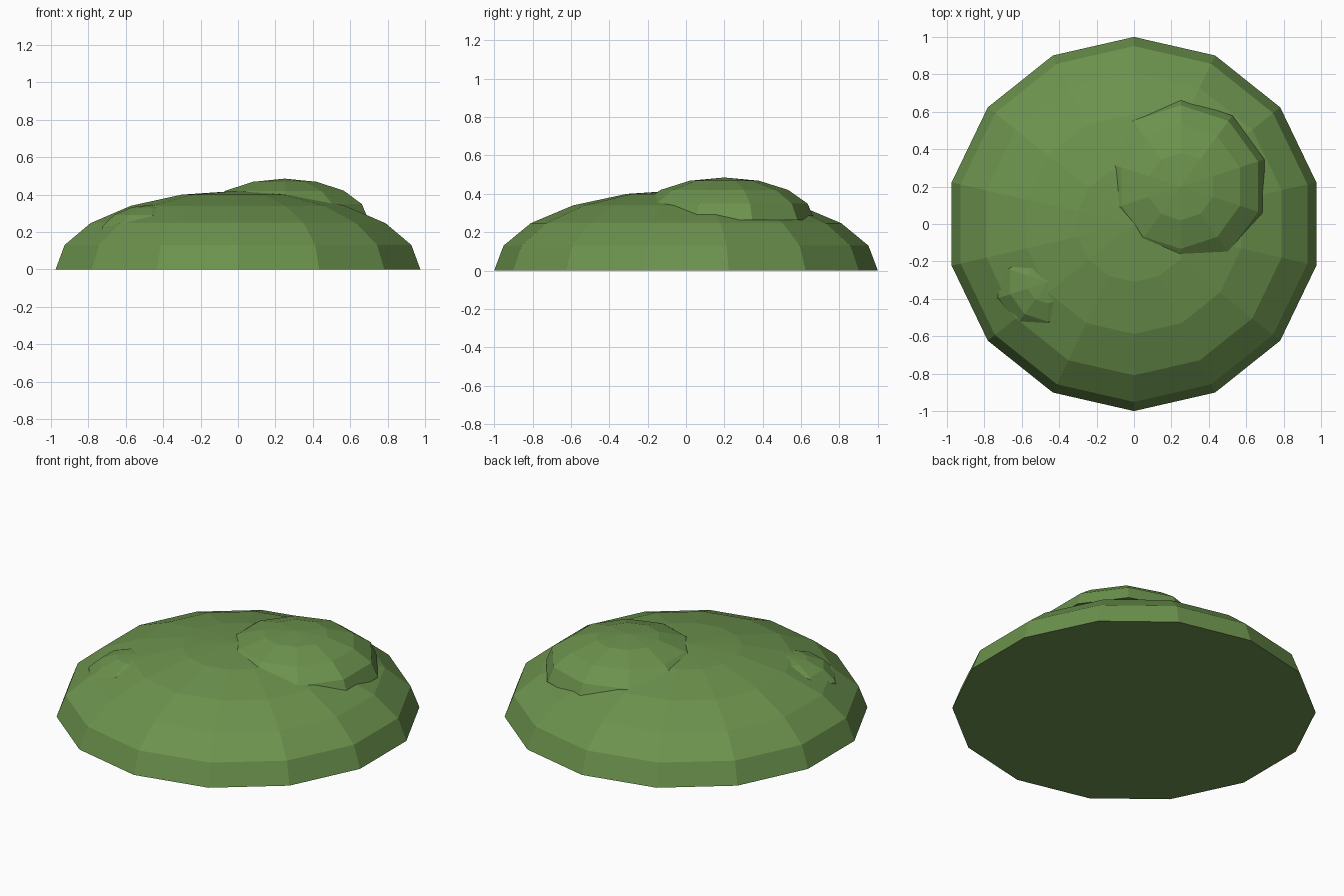
import bpy, bmesh
from mathutils import Matrix, Vector

if "Cube" in bpy.data.objects:
    bpy.data.objects.remove(bpy.data.objects["Cube"])

green = bpy.data.materials.new("grass_green")
green.diffuse_color = (0.15, 0.29, 0.075, 1)
green.use_nodes = True
green.node_tree.nodes["Principled BSDF"].inputs["Base Color"].default_value = green.diffuse_color


def mound(name, centre, radius, height, sides, rings):
    """Flat-shaded half ellipsoid with a closed base."""
    bm = bmesh.new()
    bmesh.ops.create_uvsphere(bm, u_segments=sides, v_segments=rings, radius=1)
    # keep the upper half
    bmesh.ops.delete(bm, geom=[v for v in bm.verts if v.co.z < -0.01], context='VERTS')
    bmesh.ops.holes_fill(bm, edges=[e for e in bm.edges if e.is_boundary], sides=0)
    bmesh.ops.recalc_face_normals(bm, faces=bm.faces)
    bm.transform(Matrix.Translation(Vector(centre)) @ Matrix.Diagonal((radius, radius, height, 1)))
    mesh = bpy.data.meshes.new(name)
    bm.to_mesh(mesh)
    bm.free()
    mesh.materials.append(green)
    obj = bpy.data.objects.new(name, mesh)
    bpy.context.collection.objects.link(obj)
    return obj


# Main hill
mound("hill", (0, 0, 0), 1.0, 0.42, 14, 10)
# Raised knoll towards the back right
mound("knoll", (0.25, 0.2, 0.264), 0.47, 0.221, 10, 8)
# Low knoll that barely reaches the surface at the front left
mound("low_knoll", (-0.46, -0.31, 0.16), 0.3, 0.186, 10, 8)
